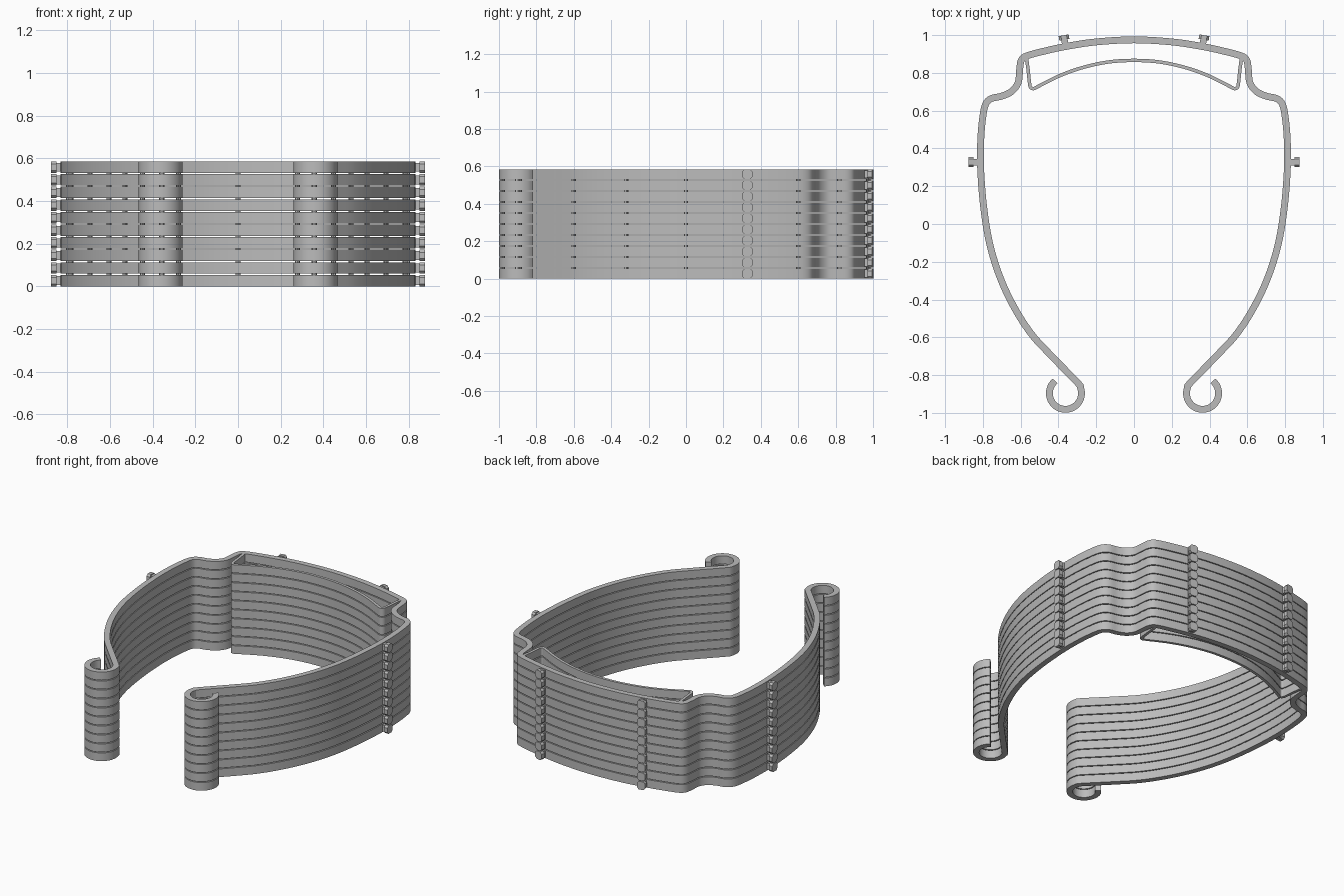
import bpy, bmesh, math
from mathutils import Vector, Matrix

cube = bpy.data.objects.get("Cube")
if cube:
    bpy.data.objects.remove(cube, do_unlink=True)

LAYERS, PITCH, HEIGHT = 10, 0.059, 0.0535

grey = bpy.data.materials.new("light grey plastic")
grey.use_nodes = True
grey.diffuse_color = (0.5, 0.5, 0.5, 1)
grey.node_tree.nodes["Principled BSDF"].inputs["Base Color"].default_value = (0.5, 0.5, 0.5, 1)


def finish(name, bm, count=LAYERS):
    """Turn a bmesh into a shaded object repeated up the stack."""
    bmesh.ops.recalc_face_normals(bm, faces=bm.faces)
    mesh = bpy.data.meshes.new(name)
    bm.to_mesh(mesh)
    bm.free()
    mesh.materials.append(grey)
    obj = bpy.data.objects.new(name, mesh)
    bpy.context.collection.objects.link(obj)
    bpy.ops.object.select_all(action='DESELECT')
    obj.select_set(True)
    bpy.context.view_layer.objects.active = obj
    bpy.ops.object.shade_smooth_by_angle(angle=math.radians(35))
    stack = obj.modifiers.new("stack", 'ARRAY')
    stack.count = count
    stack.use_relative_offset = False
    stack.use_constant_offset = True
    stack.constant_offset_displace = (0, 0, PITCH)
    return obj


def smooth_path(points, steps=6):
    """Catmull-Rom curve through the points."""
    p = [Vector(q) for q in points]
    p = [2 * p[0] - p[1]] + p + [2 * p[-1] - p[-2]]
    out = []
    for a, b, c, d in zip(p, p[1:], p[2:], p[3:]):
        for i in range(steps):
            t = i / steps
            out.append(0.5 * (2 * b + (c - a) * t + (2 * a - 5 * b + 4 * c - d) * t ** 2
                              + (3 * b - a - 3 * c + d) * t ** 3))
    return out + [p[-2]]


def mirrored(half):
    """Complete a half path that ends on the centre line."""
    return half + [(-x, y) for x, y in reversed(half[:-1])]


def ribbon(name, path, width):
    """Sweep a flat rectangular section along a path lying on the ground."""
    bm = bmesh.new()
    rings = []
    for i, p in enumerate(path):
        t = (path[min(i + 1, len(path) - 1)] - path[max(i - 1, 0)]).normalized()
        n = Vector((-t.y, t.x)) * width / 2
        rings.append([bm.verts.new((q.x, q.y, z)) for q, z in
                      ((p + n, 0), (p - n, 0), (p - n, HEIGHT), (p + n, HEIGHT))])
    for r, s in zip(rings, rings[1:]):
        for k in range(4):
            bm.faces.new((r[k], r[(k + 1) % 4], s[(k + 1) % 4], s[k]))
    bm.faces.new(rings[0])
    bm.faces.new(rings[-1])
    return finish(name, bm)


# Headband: curled hook, bowed arm, stepped temple and arched brow
hook = [(0.363 + 0.085 * math.cos(math.radians(a)), -0.896 + 0.085 * math.sin(math.radians(a)))
        for a in range(50, -221, -18)]
arm = [(0.445, -0.69), (0.545, -0.58), (0.635, -0.44), (0.71, -0.28), (0.765, -0.1),
       (0.797, 0.1), (0.812, 0.3), (0.811, 0.45), (0.8, 0.57), (0.785, 0.635), (0.755, 0.664)]
temple = [(0.7, 0.677), (0.648, 0.702), (0.613, 0.75), (0.605, 0.82), (0.597, 0.866), (0.57, 0.889)]
brow = [(0.48, 0.914), (0.36, 0.94), (0.2, 0.964), (0, 0.975)]
ribbon("headband", smooth_path(mirrored(hook + arm + temple + brow)), 0.036)

# Thin forehead strip inside the brow
strip = [(0.57, 0.885), (0.561, 0.82), (0.553, 0.745), (0.546, 0.722), (0.53, 0.717),
         (0.51, 0.727), (0.4, 0.782), (0.28, 0.826), (0.14, 0.857), (0, 0.866)]
ribbon("forehead_strip", smooth_path(mirrored(strip)), 0.018)


def peg(name, x, y, angle):
    """Stem with a wider chamfered head, pointing outward from the band."""
    bm = bmesh.new()
    turn = Matrix.Translation((x, y, HEIGHT / 2)) @ Matrix.Rotation(angle, 4, 'Z')
    for start, end, wide, tall in ((0, 0.045, 0.034, 0.042), (0.037, 0.061, 0.054, HEIGHT)):
        size = Matrix.Diagonal((end - start, wide, tall, 1))
        box = bmesh.ops.create_cube(bm, size=1, matrix=turn @ Matrix.Translation(
            ((start + end) / 2, 0, 0)) @ size)
        if wide > 0.04:
            axis = turn.to_3x3() @ Vector((1, 0, 0))
            edges = {e for v in box["verts"] for e in v.link_edges
                     if abs((e.verts[0].co - e.verts[1].co).normalized().dot(axis)) > 0.9}
            bmesh.ops.bevel(bm, geom=list(edges), offset=0.012, segments=1, affect='EDGES')
    finish(name, bm)


# Shield pegs on the sides and the brow
for side, label in ((1, "left"), (-1, "right")):
    tilt = math.radians(80)
    peg(label + "_side_peg", side * 0.814, 0.328, 0 if side > 0 else math.pi)
    peg(label + "_brow_peg", side * 0.362, 0.939, tilt if side > 0 else math.pi - tilt)

# Small break-away bridges joining neighbouring layers
bm = bmesh.new()
half = [hook[3], hook[8], hook[13], (0.53, -0.6), (0.694, -0.32), (0.783, 0),
        (0.794, 0.6), (0.605, 0.82)]
for x, y in mirrored(half + [(0, 0.975)]):
    bmesh.ops.create_cone(bm, cap_ends=True, segments=8, radius1=0.012, radius2=0.012,
                          depth=PITCH - HEIGHT,
                          matrix=Matrix.Translation((x, y, (PITCH + HEIGHT) / 2)))
finish("layer_bridges", bm, LAYERS - 1)
